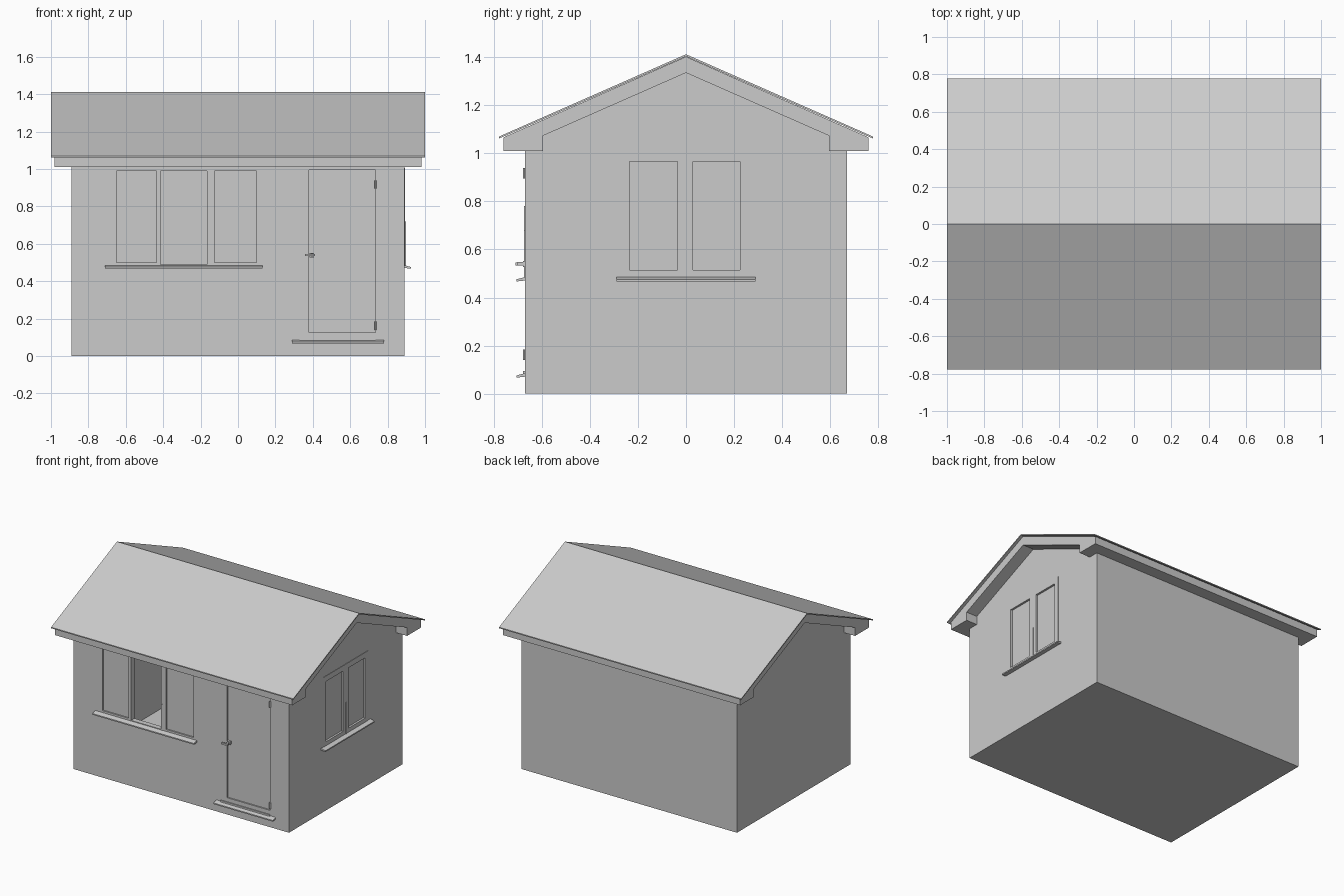
import bpy, bmesh
from mathutils import Vector

if "Cube" in bpy.data.objects:
    bpy.data.objects.remove(bpy.data.objects["Cube"], do_unlink=True)

grey = bpy.data.materials.new("plain_grey")
grey.use_nodes = True
grey.diffuse_color = (0.6, 0.6, 0.6, 1)
grey.node_tree.nodes["Principled BSDF"].inputs["Base Color"].default_value = (0.6, 0.6, 0.6, 1)


def finish(name, bm):
    bmesh.ops.recalc_face_normals(bm, faces=bm.faces)
    mesh = bpy.data.meshes.new(name)
    bm.to_mesh(mesh)
    bm.free()
    mesh.materials.append(grey)
    obj = bpy.data.objects.new(name, mesh)
    bpy.context.collection.objects.link(obj)
    return obj


def add_box(bm, x, y, z):
    verts = bmesh.ops.create_cube(bm, size=1)["verts"]
    for v in verts:
        v.co = Vector([(r[0] + r[1]) / 2 + c * (r[1] - r[0]) for r, c in zip((x, y, z), v.co)])


def boxes(name, *parts):
    bm = bmesh.new()
    for part in parts:
        add_box(bm, *part)
    return finish(name, bm)


def prism(name, outline, start, end, along="x"):
    """Extrude an outline of (depth, height) points along x or y."""
    bm = bmesh.new()
    place = (lambda p, t: (t, p[0], p[1])) if along == "x" else (lambda p, t: (p[0], t, p[1]))
    face = bm.faces.new([bm.verts.new(place(p, start)) for p in outline])
    new = bmesh.ops.extrude_face_region(bm, geom=[face])["geom"]
    step = Vector(place((0, 0), end - start))
    bmesh.ops.translate(bm, vec=step, verts=[g for g in new if isinstance(g, bmesh.types.BMVert)])
    return finish(name, bm)


def cut(obj, cutter, keep=False):
    mod = obj.modifiers.new("cut", "BOOLEAN")
    mod.operation, mod.solver, mod.object = "DIFFERENCE", "EXACT", cutter
    bpy.context.view_layer.update()
    mesh = bpy.data.meshes.new_from_object(obj.evaluated_get(bpy.context.evaluated_depsgraph_get()))
    obj.modifiers.clear()
    obj.data = mesh
    if not keep:
        bpy.data.objects.remove(cutter, do_unlink=True)


def gable(half, low, eave, top):
    return [(-half, low), (half, low), (half, eave), (0, top), (-half, eave)]


WALL_X, WALL_Y = 0.89, 0.67

# Hollow house body
walls = prism("walls", gable(WALL_Y, 0, 1.05, 1.37), -WALL_X, WALL_X)
cut(walls, prism("room_cutter", gable(0.63, 0.088, 1.0, 1.29), -0.85, 0.85))

# Open middle window and shallow recesses for side lights and door
cut(walls, boxes("opening_cutter", ((-0.415, -0.165), (-0.75, -0.55), (0.49, 0.99))))
recess = (-0.75, -WALL_Y + 0.01)
cut(walls, boxes("recess_cutter",
                 ((-0.65, -0.435), recess, (0.50, 0.99)),
                 ((-0.125, 0.10), recess, (0.50, 0.99)),
                 ((0.38, 0.735), recess, (0.125, 0.995))))

# Side window: proud casement with two sunken panes
sash = boxes("side_window_frame", ((0.875, 0.893), (-0.265, 0.265), (0.485, 1.005)))
panes = boxes("pane_cutter",
              ((0.878, 0.95), (-0.235, -0.035), (0.515, 0.965)),
              ((0.878, 0.95), (0.03, 0.225), (0.515, 0.965)))
cut(sash, panes, keep=True)
cut(walls, panes)
boxes("side_window_post", ((0.88, 0.897), (-0.005, 0.005), (0.485, 0.72)))

# Slim posts beside the open window
boxes("front_window_posts",
      ((-0.432, -0.425), (-0.673, -0.66), (0.485, 0.78)),
      ((-0.16, -0.153), (-0.673, -0.66), (0.485, 0.68)))


# Sloped sills and door step
def sill_outline(wall, out, z):
    return [(wall - out * 0.01, z), (wall + out * 0.035, z - 0.005),
            (wall + out * 0.035, z + 0.004), (wall - out * 0.01, z + 0.016)]


prism("front_window_sill", sill_outline(-WALL_Y, -1, 0.472), -0.71, 0.13)
prism("side_window_sill", sill_outline(WALL_X, 1, 0.472), -0.29, 0.29, "y")
prism("door_step", sill_outline(-WALL_Y, -1, 0.072), 0.29, 0.78)
boxes("door_threshold", ((0.33, 0.735), (-0.678, -0.66), (0.08, 0.095)))

# Door hardware
boxes("door_handle",
      ((0.358, 0.412), (-0.71, -0.698), (0.534, 0.546)),
      ((0.388, 0.402), (-0.70, -0.655), (0.533, 0.547)),
      ((0.383, 0.407), (-0.678, -0.655), (0.528, 0.552)))
for label, low in (("lower", 0.14), ("upper", 0.895)):
    bpy.ops.mesh.primitive_cylinder_add(vertices=12, radius=0.006, depth=0.045,
                                        location=(0.735, -0.671, low + 0.022))
    hinge = bpy.context.object
    hinge.name = label + "_hinge"
    hinge.data.materials.append(grey)
    bpy.ops.object.shade_smooth_by_angle()

# Boxed eaves and gable overhang
right_half = [(0.76, 1.066), (0.76, 1.01), (0.595, 1.01), (0.595, 1.073)]
left_half = [(-y, z) for y, z in reversed(right_half)]
prism("eaves", [(0, 1.402)] + right_half + [(0, 1.335)] + left_half, -0.98, 0.98)

# Thin roof covering
prism("roof", [(-0.777, 1.07), (0, 1.412), (0.777, 1.07),
               (0.777, 1.062), (0, 1.403), (-0.777, 1.062)], -1, 1)
